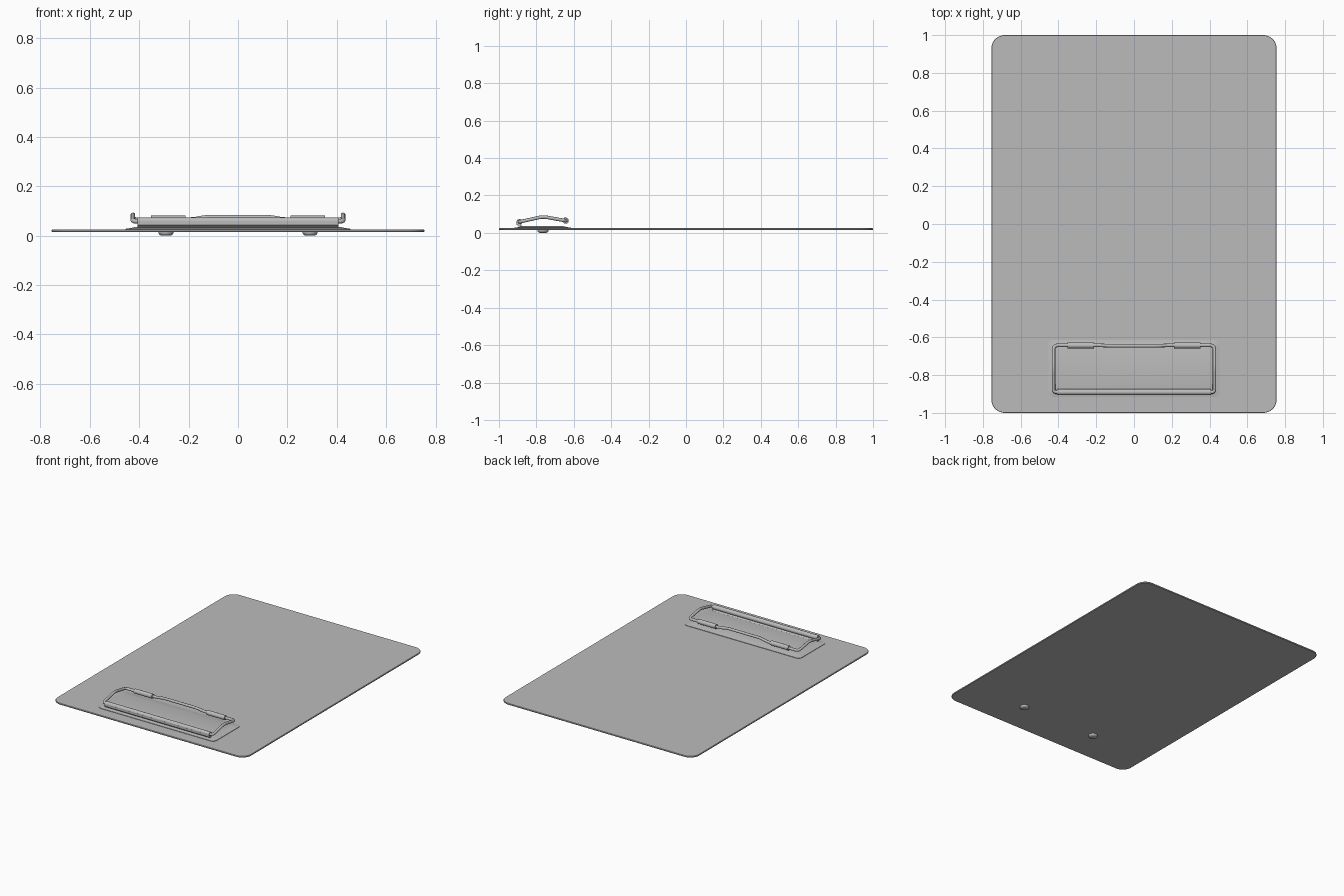
import bpy, bmesh, math
from mathutils import Vector

if "Cube" in bpy.data.objects:
    bpy.data.objects.remove(bpy.data.objects["Cube"])

CLIP_Y = -0.765


def material(name, value):
    m = bpy.data.materials.new(name)
    m.diffuse_color = (value, value, value, 1)
    m.use_nodes = True
    m.node_tree.nodes["Principled BSDF"].inputs["Base Color"].default_value = m.diffuse_color
    return m


GREY = material("grey", 0.5)


def add_object(name, bm):
    bmesh.ops.recalc_face_normals(bm, faces=bm.faces)
    me = bpy.data.meshes.new(name)
    bm.to_mesh(me)
    bm.free()
    me.materials.append(GREY)
    ob = bpy.data.objects.new(name, me)
    bpy.context.collection.objects.link(ob)
    bpy.context.view_layer.objects.active = ob
    ob.select_set(True)
    bpy.ops.object.shade_smooth_by_angle(angle=math.radians(35))
    ob.select_set(False)
    return ob


def rounded_ring(hx, hy, r, y0, z, n=8):
    pts = []
    for k, (sx, sy) in enumerate([(1, 1), (-1, 1), (-1, -1), (1, -1)]):
        for i in range(n + 1):
            a = (k + i / n) * math.pi / 2
            pts.append((sx * (hx - r) + r * math.cos(a),
                        y0 + sy * (hy - r) + r * math.sin(a), z))
    return pts


def loft(name, rings):
    """Skin closed rings in order and cap both ends."""
    bm = bmesh.new()
    loops = [[bm.verts.new(p) for p in ring] for ring in rings]
    for a, b in zip(loops, loops[1:]):
        for i in range(len(a)):
            j = (i + 1) % len(a)
            bm.faces.new((a[i], a[j], b[j], b[i]))
    bm.faces.new(loops[0])
    bm.faces.new(loops[-1])
    return add_object(name, bm)


def round_bar(name, x0, x1, y, z, r, n=20):
    ring = [(y + r * math.cos(2 * math.pi * i / n), z + r * math.sin(2 * math.pi * i / n))
            for i in range(n)]
    return loft(name, [[(x, a, b) for a, b in ring] for x in (x0, x1)])


def rounded_path(corners, radius, steps=6):
    """Replace the inner corners of a polyline with small arcs."""
    pts = [Vector(c) for c in corners]
    out = [pts[0]]
    for a, p, b in zip(pts, pts[1:], pts[2:]):
        d = min(radius, (a - p).length * 0.45, (b - p).length * 0.45)
        s, e = p + (a - p).normalized() * d, p + (b - p).normalized() * d
        for i in range(steps + 1):
            t = i / steps
            out.append(s * (1 - t) ** 2 + p * 2 * t * (1 - t) + e * t * t)
    return out + [pts[-1]]


# board with rounded corners and softened rim
loft("board", [rounded_ring(0.755 - d, 1 - d, 0.07 - d, 0, z) for d, z in
               [(0.002, 0.015), (0, 0.017), (0, 0.023), (0.002, 0.025)]])

# clip base plate: thin flange, sloped edge, raised flat top
loft("clip_base", [rounded_ring(0.456 - d, 0.151 - d, 0.03 - d * 0.3, CLIP_Y, z) for d, z in
                   [(0, 0.024), (0, 0.028), (0.022, 0.031), (0.042, 0.036)]])

# tab rising from the base into the hinge roll
loft("hinge_tab", [[(x, y, z) for y, z in
                    [(-0.87, 0.034), (-0.894, 0.034), (-0.906, 0.044), (-0.906, 0.06), (-0.892, 0.06), (-0.892, 0.046)]]
                   for x in (-0.408, 0.408)])
round_bar("hinge_roll", -0.408, 0.408, -0.89, 0.058, 0.016)

# bent wire: hinge ends, peaked arms and stepped gripping bar
half = [(0.39, -0.89, 0.059), (0.426, -0.89, 0.059), (0.426, CLIP_Y, 0.087),
        (0.426, -0.642, 0.065), (0.18, -0.642, 0.065), (0.13, -0.645, 0.075)]
path = rounded_path(half + [(-x, y, z) for x, y, z in reversed(half)], 0.025)
cu = bpy.data.curves.new("wire_clip", "CURVE")
cu.dimensions = "3D"
cu.bevel_depth = 0.0095
cu.bevel_resolution = 2
cu.use_fill_caps = True
sp = cu.splines.new("POLY")
sp.points.add(len(path) - 1)
for pt, co in zip(sp.points, path):
    pt.co = (*co, 1)
sp.use_smooth = True
cu.materials.append(GREY)
bpy.context.collection.objects.link(bpy.data.objects.new("wire_clip", cu))

for s, side in ((-1, "left"), (1, "right")):
    # grip sleeves on the wire
    round_bar("grip_sleeve_" + side, s * 0.213, s * 0.353, -0.643, 0.065, 0.016)
    # domed rivets under the board
    loft("rivet_" + side, [[(s * 0.292 + r * math.cos(i * math.pi / 12),
                             CLIP_Y + r * math.sin(i * math.pi / 12), z) for i in range(24)]
                           for r, z in [(0.018, 0), (0.026, 0.004), (0.03, 0.010), (0.03, 0.016)]])
